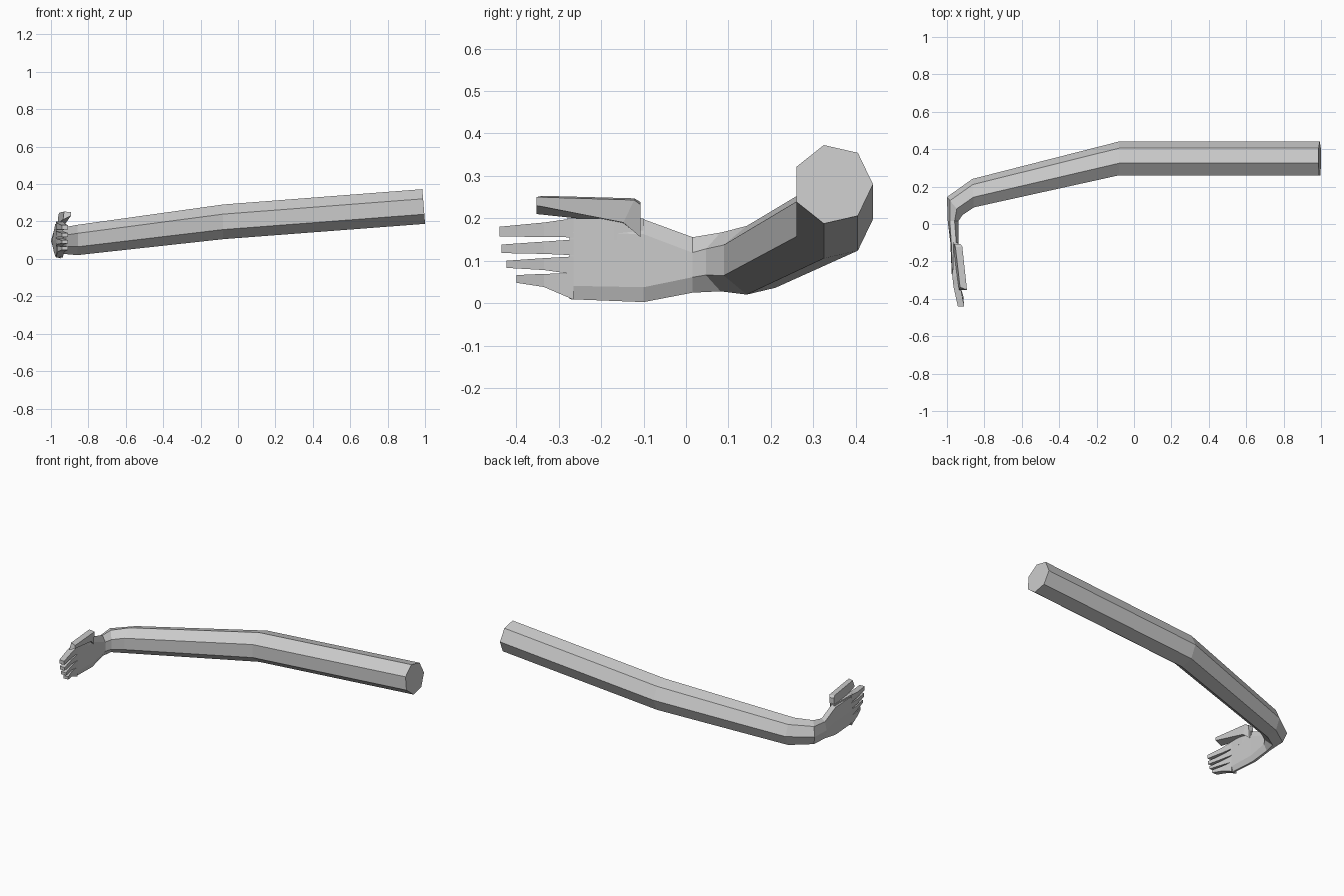
import bpy, bmesh, math
from mathutils import Vector

if "Cube" in bpy.data.objects:
    bpy.data.objects.remove(bpy.data.objects["Cube"])


def loft(name, rings):
    """Skin a list of equal-sized vertex rings and cap both ends."""
    bm = bmesh.new()
    rows = [[bm.verts.new(p) for p in r] for r in rings]
    n = len(rows[0])
    for a, b in zip(rows, rows[1:]):
        for i in range(n):
            j = (i + 1) % n
            bm.faces.new((a[i], a[j], b[j], b[i]))
    bm.faces.new(rows[0])
    bm.faces.new(rows[-1])
    bmesh.ops.recalc_face_normals(bm, faces=bm.faces)
    me = bpy.data.meshes.new(name)
    bm.to_mesh(me)
    bm.free()
    ob = bpy.data.objects.new(name, me)
    bpy.context.collection.objects.link(ob)
    return ob


def power(v, p):
    return math.copysign(abs(v) ** p, v)


def heptagon(center, turn, width, height, square=1.0, lean=0.0):
    """Seven-sided ring; turn swings its outer corner from +y towards -x."""
    t = math.radians(turn)
    out = Vector((-math.sin(t), math.cos(t), 0))
    up = Vector((lean, 0, 1))
    ring = []
    for k in range(7):
        a = math.tau * k / 7
        ring.append(Vector(center) + out * width * power(math.cos(a), square)
                    + up * height * power(math.sin(a), square))
    return ring


def slab(y, x0, x1, z0, z1):
    return [(x0, y, z0), (x1, y, z0), (x1, y, z1), (x0, y, z1)]


# Upper arm, forearm, wrist and palm as one skin
loft("arm_and_palm", [
    heptagon((0.993, 0.346, 0.28), 0, 0.095, 0.095, lean=-0.08),
    heptagon((-0.08, 0.346, 0.198), 0, 0.095, 0.095),
    heptagon((-0.86, 0.161, 0.101), 3, 0.08, 0.083),
    heptagon((-0.957, 0.093, 0.097), 40, 0.067, 0.071),
    heptagon((-0.966, 0.016, 0.09), 88, 0.030, 0.067),
    heptagon((-0.960, -0.10, 0.10), 90, 0.022, 0.099, 0.55),
    heptagon((-0.955, -0.275, 0.104), 90, 0.019, 0.096, 0.5),
])

# Fingers: base z range, middle z range, tip z range, tip y
fingers = [
    ("index_finger", 0.155, 0.200, 0.156, 0.190, 0.157, 0.180, -0.44),
    ("middle_finger", 0.113, 0.150, 0.116, 0.145, 0.118, 0.138, -0.435),
    ("ring_finger", 0.068, 0.110, 0.078, 0.106, 0.083, 0.100, -0.423),
    ("little_finger", 0.008, 0.070, 0.038, 0.069, 0.048, 0.066, -0.40),
]
for name, b0, b1, m0, m1, t0, t1, tip in fingers:
    loft(name, [
        slab(-0.265, -0.973, -0.937, b0, b1),
        slab(-0.335, -0.965, -0.928, m0, m1),
        slab(tip, -0.942, -0.908, t0, t1),
    ])

# Thumb lying above the palm, angled inwards
loft("thumb", [
    [(-0.965, -0.107, 0.155), (-0.935, -0.107, 0.155),
     (-0.928, -0.107, 0.232), (-0.960, -0.107, 0.238)],
    [(-0.965, -0.148, 0.188), (-0.922, -0.148, 0.190),
     (-0.918, -0.122, 0.243), (-0.955, -0.122, 0.247)],
    [(-0.935, -0.352, 0.210), (-0.893, -0.352, 0.230),
     (-0.893, -0.352, 0.250), (-0.930, -0.338, 0.253)],
])

# Web joining the thumb to the palm
loft("thumb_web", [
    slab(-0.10, -0.968, -0.942, 0.14, 0.20),
    slab(-0.17, -0.967, -0.938, 0.15, 0.20),
    slab(-0.28, -0.970, -0.937, 0.16, 0.20),
])
